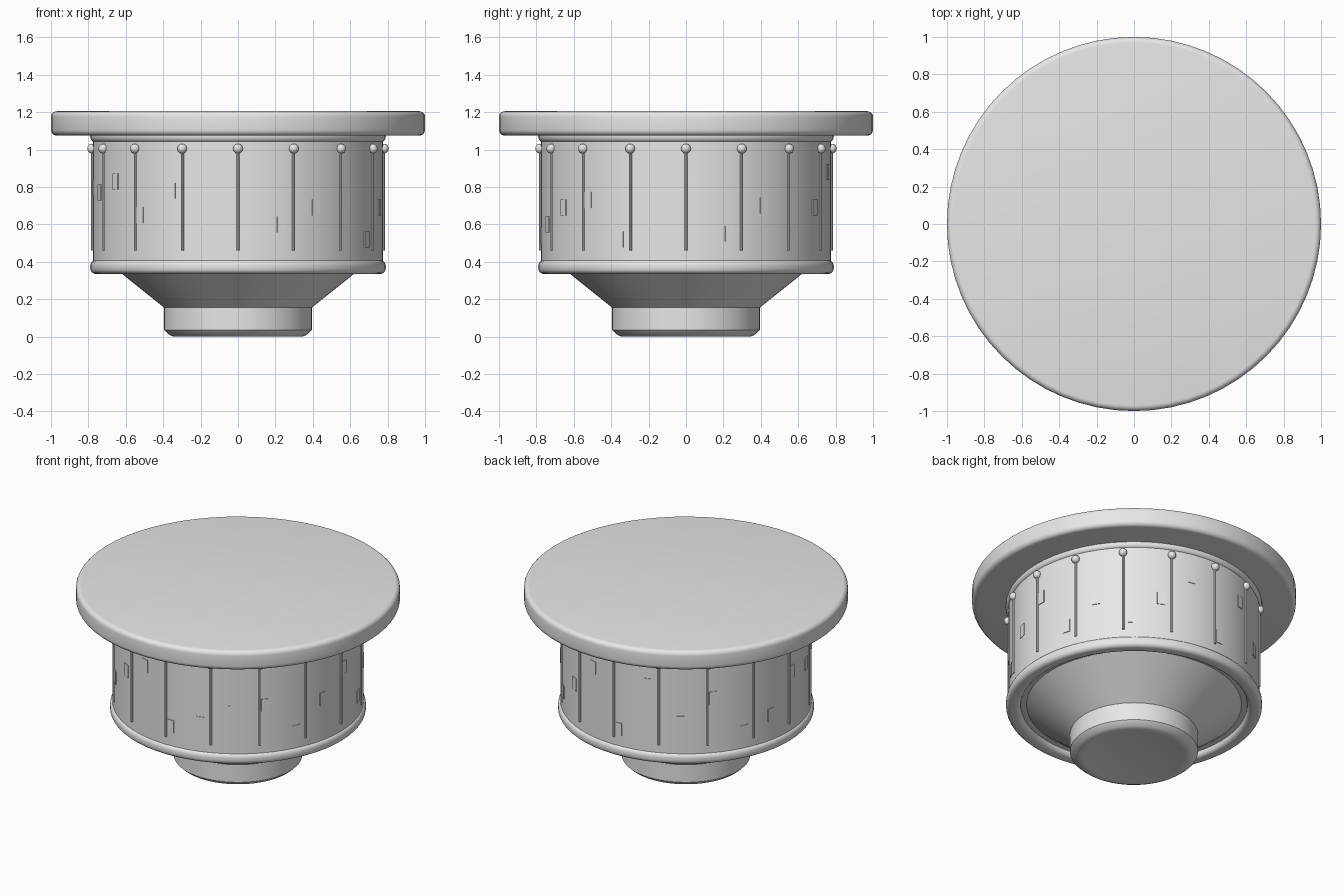
import bpy, bmesh, math
from mathutils import Matrix, Vector

if "Cube" in bpy.data.objects:
    bpy.data.objects.remove(bpy.data.objects["Cube"])

SEG = 64
grey = bpy.data.materials.new("plain grey")
grey.diffuse_color = (0.8, 0.8, 0.8, 1)
grey.use_nodes = True
grey.node_tree.nodes["Principled BSDF"].inputs["Base Color"].default_value = grey.diffuse_color


def finish(name, bm):
    """Turn a bmesh into a named, smooth shaded object."""
    bmesh.ops.recalc_face_normals(bm, faces=bm.faces)
    me = bpy.data.meshes.new(name)
    bm.to_mesh(me)
    bm.free()
    me.materials.append(grey)
    ob = bpy.data.objects.new(name, me)
    bpy.context.collection.objects.link(ob)
    bpy.ops.object.select_all(action='DESELECT')
    ob.select_set(True)
    bpy.context.view_layer.objects.active = ob
    bpy.ops.object.shade_smooth_by_angle(angle=math.radians(35))
    return ob


def lathe(name, profile, closed=False):
    """Revolve (radius, z) points around the z axis."""
    bm = bmesh.new()
    vs = [bm.verts.new((r, 0, z)) for r, z in profile]
    edges = [bm.edges.new(p) for p in zip(vs, vs[1:])]
    if closed:
        edges.append(bm.edges.new((vs[-1], vs[0])))
    bmesh.ops.spin(bm, geom=vs + edges, axis=(0, 0, 1), cent=(0, 0, 0),
                   angle=math.tau, steps=SEG, use_duplicate=False)
    bmesh.ops.remove_doubles(bm, verts=bm.verts, dist=1e-5)
    return finish(name, bm)


def arc(cr, cz, rad, a0, a1, n=5):
    """Points of a rounded corner in the (radius, z) plane."""
    return [(cr + rad * math.cos(math.radians(a0 + (a1 - a0) * i / n)),
             cz + rad * math.sin(math.radians(a0 + (a1 - a0) * i / n)))
            for i in range(n + 1)]


def band(name, r0, r1, z0, z1, rad):
    """Closed hoop with a rounded rectangular section."""
    pts = (arc(r1 - rad, z0 + rad, rad, -90, 0) + arc(r1 - rad, z1 - rad, rad, 0, 90)
           + arc(r0 + rad, z1 - rad, rad, 90, 180) + arc(r0 + rad, z0 + rad, rad, 180, 270))
    lathe(name, pts, closed=True)


# Wide round top with softened rims
lathe("top_disc", [(0, 1.075)] + arc(0.97, 1.105, 0.03, -90, 0)
      + arc(0.97, 1.175, 0.03, 0, 90) + [(0, 1.205)])

# Drum with a hoop at each end
lathe("drum", [(0, 0.37), (0.775, 0.37), (0.775, 1.08), (0, 1.08)])
band("upper_hoop", 0.70, 0.79, 1.038, 1.112, 0.03)
band("lower_hoop", 0.70, 0.79, 0.335, 0.41, 0.03)

# Funnel below the drum and its foot
lathe("funnel", [(0, 0.373), (0.667, 0.373), (0.395, 0.155), (0, 0.155)])
lathe("foot", [(0, 0.006), (0.295, 0.006), (0.315, 0.0), (0.345, 0.0), (0.365, 0.008),
               (0.385, 0.025), (0.395, 0.035), (0.395, 0.157), (0, 0.157)])


def around(angle, radius, z):
    """Place at an angle counted from the front, with local -y facing out."""
    return (Matrix.Rotation(math.radians(angle), 4, 'Z')
            @ Matrix.Translation(Vector((0, -radius, z))))


# Sixteen thin rods, each capped by a small ball
rods, balls = bmesh.new(), bmesh.new()
for i in range(16):
    a = i * 22.5
    bmesh.ops.create_cone(rods, cap_ends=True, segments=10, radius1=0.008, radius2=0.008,
                          depth=0.54, matrix=around(a, 0.777, 0.73))
    bmesh.ops.create_uvsphere(balls, u_segments=16, v_segments=10, radius=0.026,
                              matrix=around(a, 0.78, 1.005))
finish("rods", rods)
finish("rod_balls", balls)

# Small plates scattered around the drum, one every 15 degrees
heights = [0.54, 0.60, 0.69, 0.73, 0.52, 0.69, 0.83, 0.55, 0.70, 0.55, 0.69, 0.88,
           0.52, 0.86, 0.62, 0.78, 0.52, 0.58, 0.80, 0.77, 0.83, 0.65, 0.78, 0.89]
plates = bmesh.new()
for i, z in enumerate(heights):
    bmesh.ops.create_cube(plates, size=1, matrix=around(2.5 + 15 * i, 0.774, z)
                          @ Matrix.Diagonal((0.05, 0.009, 0.085, 1)))
finish("wall_plates", plates)
